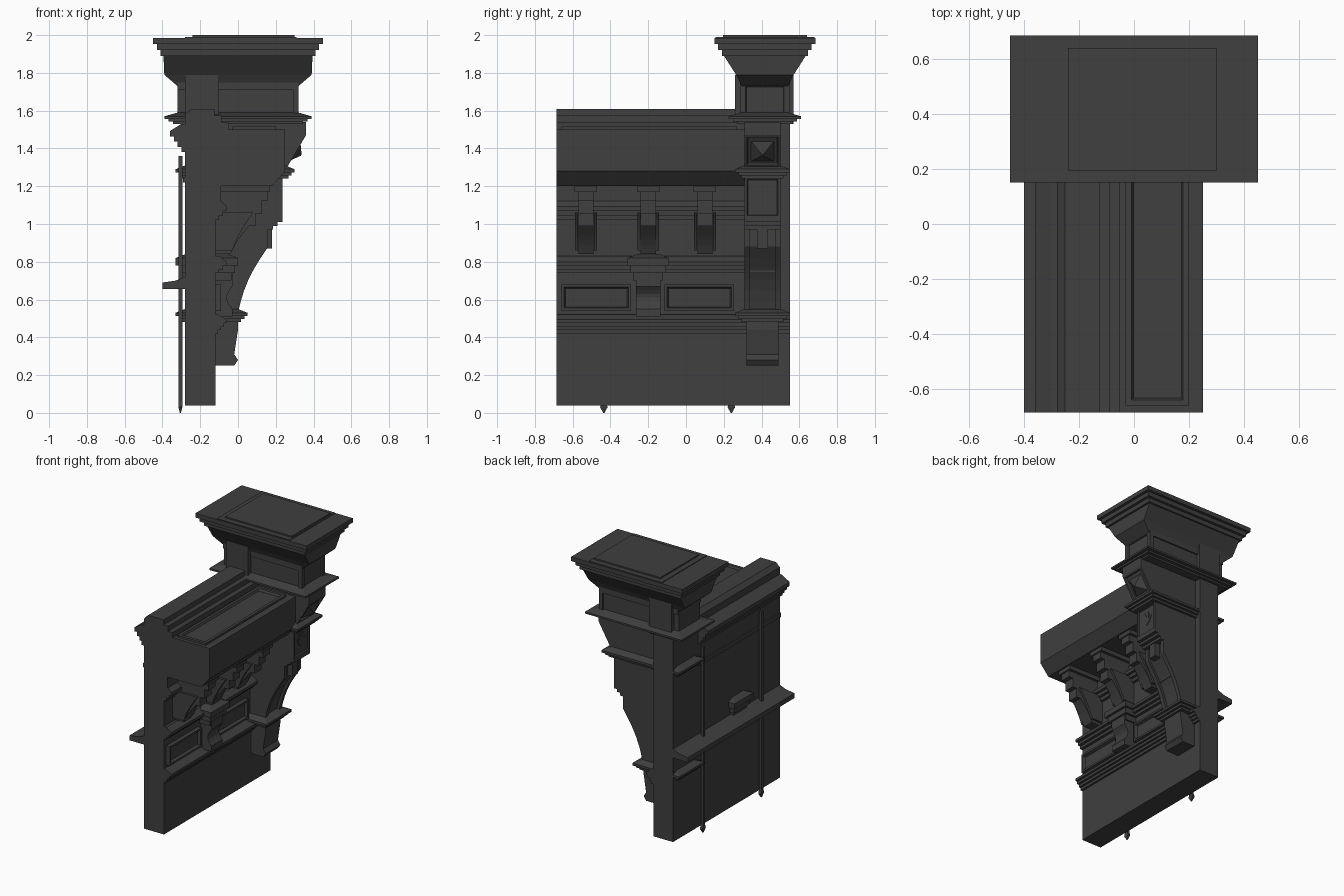
import bpy, bmesh, math
from mathutils import Vector

cube = bpy.data.objects.get("Cube")
if cube:
    bpy.data.objects.remove(cube)

STONE = bpy.data.materials.new("dark_stone")
STONE.use_nodes = True
TONE = (0.05, 0.05, 0.05, 1)
STONE.diffuse_color = TONE
STONE.node_tree.nodes["Principled BSDF"].inputs["Base Color"].default_value = TONE

# Shared dimensions: wall faces in x, wall length and pier width in y
REAR, FACE = -0.28, -0.12
FRONT, BACK = -0.685, 0.55
SPAN, PIER = (FRONT, BACK), (0.31, 0.5)
WALL_RUN = (FRONT, PIER[0])
OUT, UP = Vector((1, 0, 0)), Vector((0, 0, 1))


def skin(name, rings, recess=None, direction=OUT):
    """Join matching rings; recess is a list of (margin, depth) insets on one face."""
    bm = bmesh.new()
    loops = [[bm.verts.new(p) for p in ring] for ring in rings]
    count = len(loops[0])
    for a, b in zip(loops, loops[1:]):
        for i in range(count):
            j = (i + 1) % count
            bm.faces.new((a[i], a[j], b[j], b[i]))
    bm.faces.new(loops[0])
    bm.faces.new(loops[-1])
    bmesh.ops.recalc_face_normals(bm, faces=bm.faces)
    if recess:
        facing = [f for f in bm.faces if f.normal.angle(direction) < 0.2]
        face = max(facing, key=lambda f: f.calc_area())
        for margin, depth in recess:
            bmesh.ops.inset_region(bm, faces=[face], thickness=margin)
            bmesh.ops.translate(bm, verts=face.verts, vec=direction * -depth)
        bmesh.ops.recalc_face_normals(bm, faces=bm.faces)
    mesh = bpy.data.meshes.new(name)
    bm.to_mesh(mesh)
    bm.free()
    mesh.materials.append(STONE)
    bpy.context.collection.objects.link(bpy.data.objects.new(name, mesh))


def prism(name, profile, span, **options):
    """Extrude an (x, z) profile along y."""
    skin(name, [[(x, y, z) for x, z in profile] for y in span], **options)


def box(name, x, y, z, **options):
    prism(name, [(x[0], z[0]), (x[1], z[0]), (x[1], z[1]), (x[0], z[1])], y, **options)


def widen(span, grow):
    return span[0] - grow, span[1] + grow


def around(centre, half):
    return centre - half, centre + half


def tiers(name, x, y, levels):
    """Stack rectangles that widen by the given amounts at each height."""
    rings = []
    for z, grow_x, grow_y in levels:
        (a, b), (c, d) = widen(x, grow_x), widen(y, grow_y)
        rings.append([(a, c, z), (b, c, z), (b, d, z), (a, d, z)])
    skin(name, rings)


def stair(start, end, count):
    """Stepped outline: each step goes sideways, then up or down."""
    (x0, z0), (x1, z1) = start, end
    points = [start]
    for i in range(count):
        x = x0 + (x1 - x0) * (i + 1) / count
        points += [(x, z0 + (z1 - z0) * t / count) for t in (i, i + 1)]
    return points


def sweep(start, end, bulge, count=6):
    """Curved outline bowed sideways by the bulge."""
    (x0, z0), (x1, z1) = start, end
    return [(x0 + (x1 - x0) * t + bulge * math.sin(math.pi * t), z0 + (z1 - z0) * t)
            for t in (i / count for i in range(count + 1))]


def moulding(name, base, reach, low, high, span, count=3):
    """Stepped course that leans out of a face, with a weathered top."""
    slope = (high - low) / count
    profile = stair((base, low), (base + reach, high - slope), count)
    prism(name, profile + [(base + reach / count, high), (base, high)], span)


def ledge(name, x, y, low, high, reach):
    """Stepped course that runs round a block."""
    levels = [(z, g, g) for g, z in stair((0, low), (reach, high - 0.02), 3)]
    tiers(name, x, y, levels + [(high, 0, 0)])


# Wall slab and its extension behind the pier
box("wall", x=(REAR, FACE), y=SPAN, z=(0.04, 1.54))
box("pier_back", x=(REAR, -0.1), y=(0.26, 0.57), z=(1.53, 1.79))

# Main cornice, its sunken top panel and the ridge behind it
prism("cornice", [(REAR, 1.2), (0.18, 1.2), (0.25, 1.28), (0.25, 1.5), (REAR, 1.5)], WALL_RUN)
box("cornice_top_panel", x=(-0.03, 0.2), y=(-0.66, 0.27), z=(1.48, 1.515),
    direction=UP, recess=[(0.03, 0), (0.01, 0.015)])
prism("cornice_ridge", [(REAR, 1.5), (REAR, 1.58), (-0.25, 1.61)]
      + stair((-0.16, 1.61), (-0.05, 1.5), 3), WALL_RUN)
moulding("cornice_back_moulding", REAR, -0.08, 1.38, 1.53, (FRONT, 0.26), count=4)

# Mouldings running along the wall
moulding("bed_moulding", FACE, 0.06, 1.02, 1.13, WALL_RUN)
box("bed_fillet", x=(FACE, -0.09), y=WALL_RUN, z=(1.1, 1.2))
moulding("middle_moulding", FACE, 0.06, 0.74, 0.83, WALL_RUN)
moulding("lower_moulding", FACE, 0.06, 0.42, 0.52, SPAN, count=4)

# Framed panels of the frieze
for side, middle in (("front", -0.475), ("rear", 0.07)):
    box(side + "_frieze_panel", x=(FACE, -0.09), y=around(middle, 0.185), z=(0.54, 0.68),
        recess=[(0.02, 0), (0.01, 0.02)])

# Small scrolled brackets under the cornice
for place, middle in (("front", -0.53), ("middle", -0.2), ("rear", 0.1)):
    scroll = sweep((-0.04, 0.84), (0.06, 0.99), -0.01)
    shoulder = stair((0.06, 0.99), (0.16, 1.19), 3)
    prism(place + "_bracket", [(FACE, 0.84)] + scroll + shoulder + [(FACE, 1.19)],
          around(middle, 0.04))
    for side in (-1, 1):
        prism(f"{place}_bracket_cheek_{side}", [(FACE, 0.86)]
              + sweep((-0.03, 0.86), (0.08, 1.06), -0.01) + [(FACE, 1.06)],
              around(middle + side * 0.05, 0.008))
    box(place + "_bracket_cap", x=(FACE, 0.17), y=around(middle, 0.06), z=(1.17, 1.2))

# Central pendant below the middle bracket
ledge("pendant_shelf", x=(REAR, -0.05), y=around(-0.2, 0.06), low=0.7, high=0.84, reach=0.05)
prism("pendant", [(FACE, 0.51), (-0.03, 0.51)] + sweep((-0.03, 0.55), (-0.03, 0.67), -0.03)
      + [(-0.03, 0.75), (FACE, 0.75)], around(-0.2, 0.065))

# Tall pier bracket: foot, ledge and scroll between cheeks
prism("pier_foot", [(FACE, 0.25), (-0.02, 0.25), (0, 0.28), (-0.02, 0.31), (0, 0.44), (0, 0.5),
                    (FACE, 0.5)], widen(PIER, -0.01))
ledge("pier_ledge", x=(REAR, 0), y=PIER, low=0.48, high=0.55, reach=0.05)
belly = sweep((0, 0.53), (0.16, 0.88), -0.025)
for part, span, sink in (("front_cheek", (PIER[0], 0.34), 0), ("rear_cheek", (0.47, PIER[1]), 0),
                         ("scroll", (0.34, 0.47), 0.02)):
    outline = [(x - sink, z) for x, z in belly + [(0.16, 1)]]
    prism("pier_" + part, [(FACE, 0.53)] + outline + [(FACE, 1)], span)
for height in (0.64, 0.76):
    box(f"scroll_band_{height}", x=(FACE, height / 2 - 0.32), y=(0.34, 0.47), z=around(height, 0.015))
box("scroll_drop", x=(0.1, 0.18), y=around(0.405, 0.03), z=(0.87, 0.98))

# Square block with a leaf ornament in its panel
prism("pier_block", [(FACE, 0.97)] + stair((0.16, 0.97), (0.235, 1.03), 3)
      + [(0.235, 1.25), (FACE, 1.25)], PIER, recess=[(0.02, 0), (0.005, 0.01)])
for turn in (-0.9, -0.3, 0.3, 0.9):
    tip = Vector((0, 0.06 * math.sin(turn), 0.1 * math.cos(turn)))
    side = Vector((0, tip.z, -tip.y)) * 0.15
    root = Vector((0.22, 0.405, 1.1))
    skin(f"leaf_{turn}", [[root + lift, root + tip / 2 + side + lift, root + tip + lift,
                           root + tip / 2 - side + lift] for lift in (OUT * 0, OUT * 0.01)])
ledge("block_ledge", x=(REAR, 0.25), y=PIER, low=1.24, high=1.31, reach=0.05)

# Flared neck with a diamond point
lean = Vector((0.17, 0, -0.1)).normalized()
prism("pier_neck", [(FACE, 1.29), (0.26, 1.3), (0.36, 1.47), (0.36, 1.54), (FACE, 1.54)], PIER,
      direction=lean, recess=[(0.02, 0), (0.005, 0.015)])
centre, rise = Vector((0.3, 0.405, 1.385)), Vector((0.1, 0, 0.17)).normalized()
across = Vector((0, 1, 0))
skin("diamond_point", [[centre + lean * lift + (across * a + rise * b) * half
                        for a, b in ((-1, -1), (1, -1), (1, 1), (-1, 1))]
                       for lift, half in ((0, 0.06), (0.04, 0.004))])

# Upper pier block, string course and rails
HEAD_X, HEAD_Y = (-0.32, 0.32), (0.295, 0.54)
box("pier_head", x=HEAD_X, y=HEAD_Y, z=(1.56, 1.75), recess=[(0.03, 0), (0.005, 0.01)])
ledge("string_course", x=HEAD_X, y=HEAD_Y, low=1.53, high=1.59, reach=0.07)
for side, edge in zip(("front", "rear"), HEAD_Y):
    box(side + "_head_top_rail", x=HEAD_X, y=around(edge, 0.01), z=(1.71, 1.75))
    box(side + "_head_corner_rail", x=(0.29, 0.32), y=around(edge, 0.01), z=(1.57, 1.72))

# Flared capital and stepped slab
tiers("capital", HEAD_X, HEAD_Y, [(1.73, 0, 0), (1.79, 0.07, 0.03), (1.9, 0.075, 0.1)])
tiers("slab", HEAD_X, HEAD_Y, [(z, grow, grow + 0.015)
                               for grow, z in stair((0.07, 1.89), (0.13, 1.985), 3)])
box("slab_band", x=(REAR, 0.31), y=widen(HEAD_Y, 0.14), z=(1.97, 1.99))
box("slab_plate", x=(-0.24, 0.3), y=widen(HEAD_Y, 0.1), z=(1.97, 2))

# Back of the wall: shelf, rail and upright poles
prism("back_shelf", [(REAR, 0.655), (-0.4, 0.655), (-0.4, 0.69), (-0.33, 0.7), (REAR, 0.72)], SPAN)
box("back_rail", x=(REAR - 0.01, REAR), y=(FRONT, 0.26), z=(1.22, 1.25))
for place, y in (("front", -0.435), ("rear", 0.24)):
    x = around(-0.305, 0.01)
    box(place + "_pole", x=x, y=around(y, 0.01), z=(0.05, 1.36))
    tiers(place + "_pole_tip", x, around(y, 0.01), [(0, -0.007, -0.007), (0.03, 0, 0.01), (0.06, 0, 0)])
